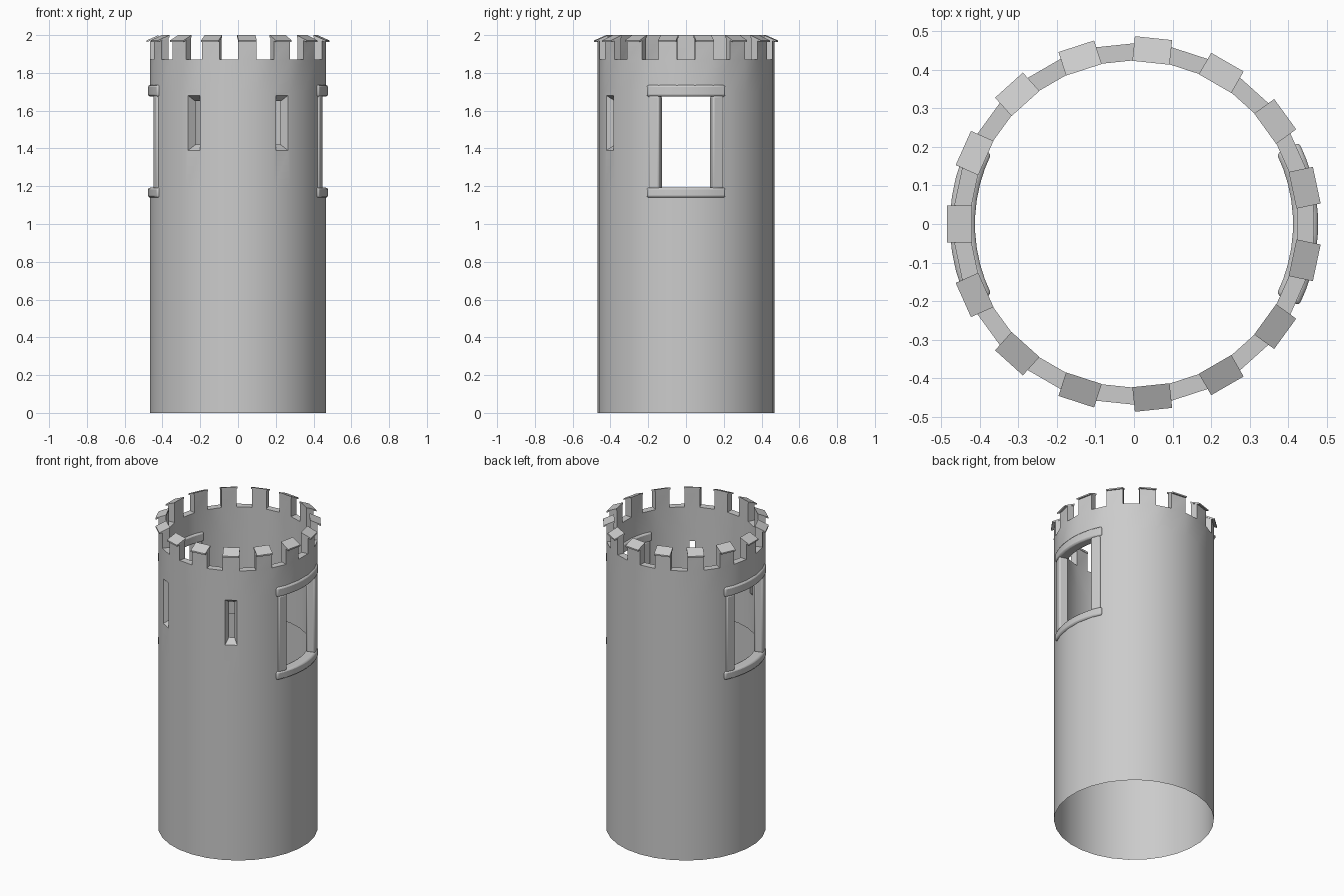
import bpy, bmesh
from math import radians, cos, sin
from mathutils import Matrix, Vector

cube = bpy.data.objects.get("Cube")
if cube:
    bpy.data.objects.remove(cube)

stone = bpy.data.materials.new("grey stone")
stone.use_nodes = True
colour = (0.6, 0.6, 0.6, 1)
stone.diffuse_color = colour
stone.node_tree.nodes["Principled BSDF"].inputs["Base Color"].default_value = colour

SIDES, STEP = 30, 12
R_OUT, R_IN = 0.468, 0.424
SILL, HEAD, FLOOR = 1.18, 1.70, 1.87   # window bottom, window top, crenel floor


def polar(r, angle, z):
    return Vector((r * cos(radians(angle)), r * sin(radians(angle)), z))


def finish(bm, name):
    bmesh.ops.remove_doubles(bm, verts=bm.verts, dist=0.0002)
    bmesh.ops.recalc_face_normals(bm, faces=bm.faces)
    mesh = bpy.data.meshes.new(name)
    bm.to_mesh(mesh)
    bm.free()
    mesh.materials.append(stone)
    obj = bpy.data.objects.new(name, mesh)
    bpy.context.collection.objects.link(obj)
    bpy.ops.object.select_all(action='DESELECT')
    obj.select_set(True)
    bpy.context.view_layer.objects.active = obj
    bpy.ops.object.shade_smooth_by_angle(angle=radians(30))
    return obj


def quad(bm, *points):
    bm.faces.new([bm.verts.new(p) for p in points])


def bridge(bm, ring_a, ring_b):
    for i in range(4):
        j = (i + 1) % 4
        quad(bm, ring_a[i], ring_a[j], ring_b[j], ring_b[i])


def panel(r, a, b, low, high):
    return [polar(r, a, low), polar(r, b, low), polar(r, b, high), polar(r, a, high)]


def slit_ring(mid, depth, half_width, low, high):
    side = polar(half_width, mid + 90, 0)
    base = polar(depth, mid, 0)
    up = Vector((0, 0, 1))
    return [base - side + up * low, base + side + up * low,
            base + side + up * high, base - side + up * high]


# Wall: thin below, thick from the window band upward
wall = bmesh.new()
for k in range(SIDES):
    mid = k * STEP
    a, b = mid - STEP / 2, mid + STEP / 2
    quad(wall, *panel(R_OUT, a, b, 0, SILL))
    quad(wall, polar(R_OUT, a, SILL), polar(R_OUT, b, SILL),
         polar(R_IN, b, SILL), polar(R_IN, a, SILL))
    outer, inner = panel(R_OUT, a, b, SILL, HEAD), panel(R_IN, a, b, SILL, HEAD)
    if mid in (240, 300):
        # Splayed arrow slit through the wall
        flat = cos(radians(STEP / 2))
        mouth = slit_ring(mid, R_OUT * flat, 0.036, 1.39, 1.68)
        throat = slit_ring(mid, R_IN * flat, 0.017, 1.42, 1.65)
        for first, second in ((outer, mouth), (mouth, throat), (throat, inner)):
            bridge(wall, first, second)
    elif mid in (0, 12, 348, 168, 180, 192):
        # Window opening: close its head
        quad(wall, outer[3], outer[2], inner[2], inner[3])
        if mid in (12, 192):
            quad(wall, outer[1], outer[2], inner[2], inner[1])
        if mid in (348, 168):
            quad(wall, outer[0], outer[3], inner[3], inner[0])
    else:
        quad(wall, *outer)
        quad(wall, *inner)
    for r in (R_OUT, R_IN):
        quad(wall, *panel(r, a, b, HEAD, FLOOR))
    if (mid - 180) % 24:
        # Crenel floor
        quad(wall, polar(R_OUT, a, FLOOR), polar(R_OUT, b, FLOOR),
             polar(R_IN, b, FLOOR), polar(R_IN, a, FLOOR))
    else:
        # Merlon with a sloping top
        low = [polar(R_OUT, a, FLOOR), polar(R_OUT, b, FLOOR),
               polar(R_IN, b, FLOOR), polar(R_IN, a, FLOOR)]
        top = [polar(R_OUT, a, 1.972), polar(R_OUT, b, 1.972),
               polar(R_IN, b, 1.99), polar(R_IN, a, 1.99)]
        bridge(wall, low, top)
        quad(wall, *top)
finish(wall, "tower_wall")

# Overhanging coping slab on each merlon
caps = bmesh.new()
profile = [(0.42, 1.988), (0.484, 1.963), (0.484, 1.972), (0.42, 2.0)]
for k in range(15):
    mid = 180 + k * 24
    side = polar(0.0485, mid + 90, 0)
    ends = [[polar(r, mid, z) + side * s for r, z in profile] for s in (-1, 1)]
    bridge(caps, *ends)
    for end in ends:
        quad(caps, *end)
finish(caps, "merlon_caps")


def arc_block(name, start, end, r_in, r_out, low, high, bevel):
    """Curved block swept round the tower axis, with softened edges."""
    bm = bmesh.new()
    count = max(1, round((end - start) / 6))
    rings = []
    for i in range(count + 1):
        angle = start + (end - start) * i / count
        rings.append([polar(r_in, angle, low), polar(r_out, angle, low),
                      polar(r_out, angle, high), polar(r_in, angle, high)])
    for first, second in zip(rings, rings[1:]):
        bridge(bm, first, second)
    quad(bm, *rings[0])
    quad(bm, *rings[-1])
    obj = finish(bm, name)
    mod = obj.modifiers.new("soft edges", 'BEVEL')
    mod.width, mod.segments = bevel, 2
    mod.limit_method, mod.angle_limit = 'ANGLE', radians(40)


# Stone frames round the two side windows
for label, facing in (("left", 0), ("right", 180)):
    arc_block(label + "_window_sill", facing - 26.3, facing + 26.3, 0.412, 0.477, 1.14, 1.192, 0.01)
    arc_block(label + "_window_lintel", facing - 26.3, facing + 26.3, 0.412, 0.477, 1.675, 1.735, 0.01)
    for side, start in (("front", -25), ("back", 17.5)):
        arc_block(f"{label}_window_{side}_post", facing + start, facing + start + 7.5,
                  0.416, 0.474, 1.185, 1.68, 0.01)
